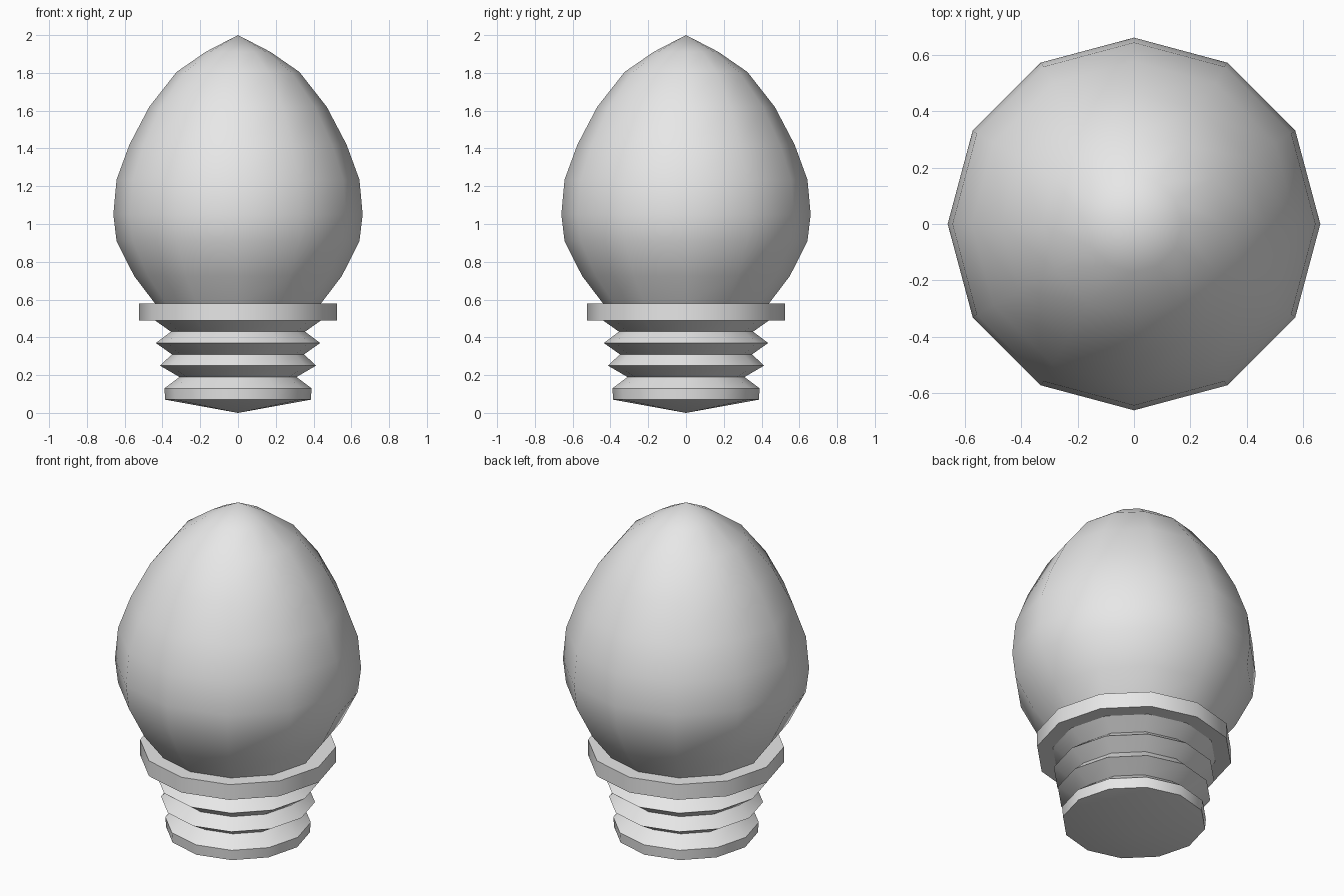
import bpy, bmesh, math

cube = bpy.data.objects.get("Cube")
if cube:
    bpy.data.objects.remove(cube, do_unlink=True)

SIDES = 12

# Single light grey material
grey = bpy.data.materials.new("light_grey")
grey.use_nodes = True
grey.diffuse_color = (0.8, 0.8, 0.8, 1)
grey.node_tree.nodes["Principled BSDF"].inputs["Base Color"].default_value = (0.8, 0.8, 0.8, 1)


def lathe(name, profile):
    """Revolve (radius, z) points, listed bottom to top, around the z axis."""
    bm = bmesh.new()
    rings = []
    for r, z in profile:
        count = 1 if r == 0 else SIDES
        rings.append([bm.verts.new((r * math.cos(2 * math.pi * i / SIDES),
                                    r * math.sin(2 * math.pi * i / SIDES), z))
                      for i in range(count)])
    for low, high in zip(rings, rings[1:]):
        for i in range(SIDES):
            j = (i + 1) % SIDES
            if len(low) == 1:
                bm.faces.new((low[0], high[j], high[i]))
            elif len(high) == 1:
                bm.faces.new((low[i], low[j], high[0]))
            else:
                bm.faces.new((low[i], low[j], high[j], high[i]))
    bmesh.ops.recalc_face_normals(bm, faces=bm.faces)
    mesh = bpy.data.meshes.new(name)
    bm.to_mesh(mesh)
    bm.free()
    mesh.materials.append(grey)
    obj = bpy.data.objects.new(name, mesh)
    bpy.context.collection.objects.link(obj)
    bpy.ops.object.select_all(action='DESELECT')
    obj.select_set(True)
    bpy.context.view_layer.objects.active = obj
    bpy.ops.object.shade_smooth_by_angle(angle=math.radians(31))
    return obj


# Pointed glass bulb, its foot sunk slightly into the collar
lathe("glass_bulb", [
    (0, 0.55), (0.42, 0.55), (0.44, 0.58), (0.55, 0.725), (0.643, 0.91),
    (0.66, 1.05), (0.643, 1.235), (0.575, 1.42), (0.47, 1.62),
    (0.325, 1.805), (0.17, 1.912), (0, 2.0)])

# Flat collar ring
lathe("collar", [(0, 0.49), (0.525, 0.49), (0.525, 0.58), (0, 0.58)])

# Ridged screw base with a shallow cone underneath
lathe("screw_base", [
    (0, 0.0), (0.385, 0.07), (0.39, 0.13), (0.31, 0.19), (0.413, 0.25),
    (0.35, 0.31), (0.435, 0.37), (0.355, 0.43), (0.44, 0.49), (0, 0.50)])
